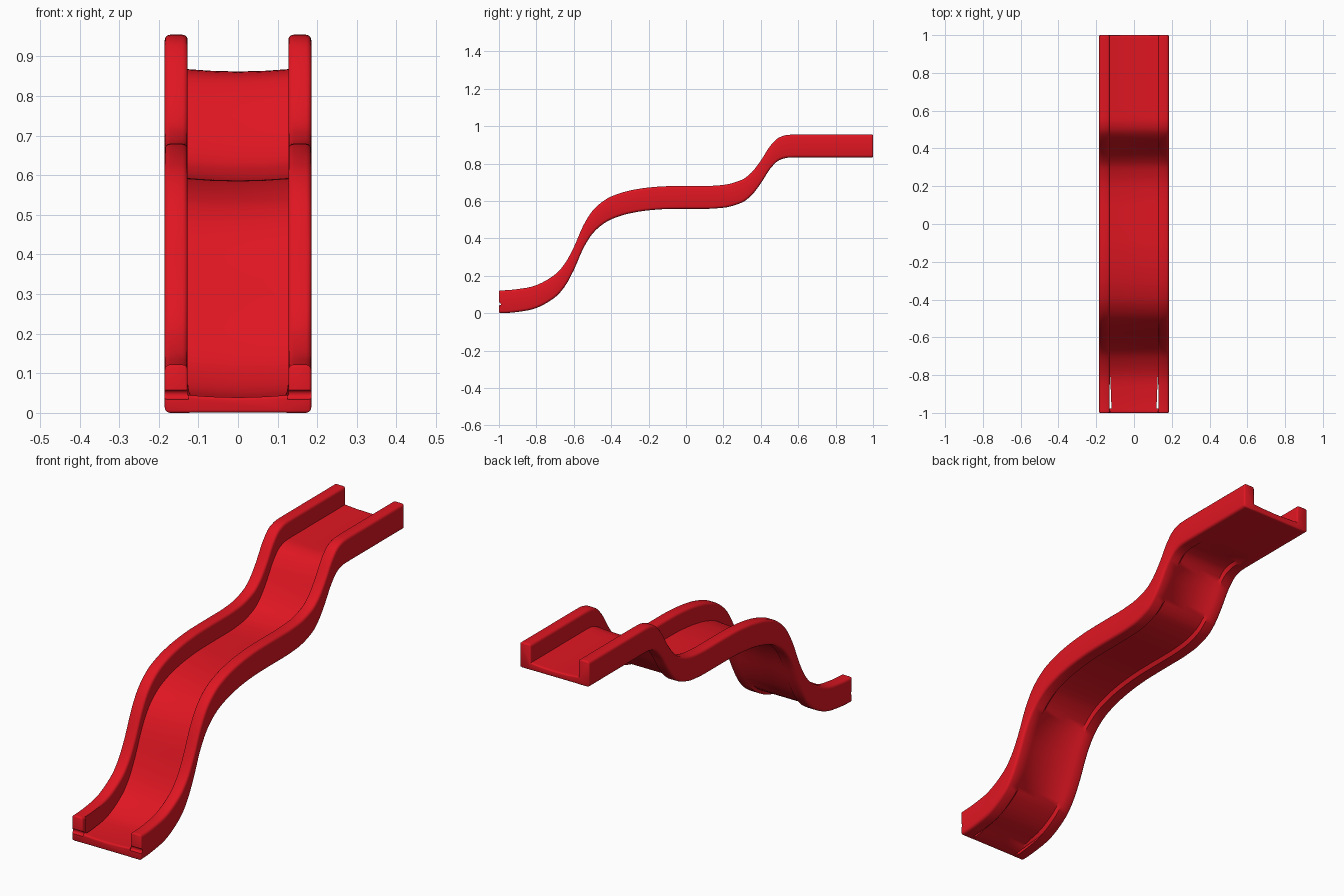
import bpy, bmesh

if "Cube" in bpy.data.objects:
    bpy.data.objects.remove(bpy.data.objects["Cube"])

# Underside height of the slide along its length (y, z)
PATH = [(-1, 0), (-.9, .007), (-.8, .028), (-.7, .085), (-.65, .14), (-.6, .23),
        (-.55, .345), (-.5, .425), (-.45, .472), (-.4, .502), (-.3, .534), (-.2, .55),
        (-.1, .557), (0, .558), (.1, .558), (.2, .564), (.3, .592), (.35, .63),
        (.4, .694), (.45, .772), (.5, .819), (.55, .832), (.6, .833), (1, .833)]


def slope(i):
    if i in (0, len(PATH) - 1):
        return 0
    (y0, z0), (y1, z1), (y2, z2) = PATH[i - 1:i + 2]
    a, b = (z1 - z0) / (y1 - y0), (z2 - z1) / (y2 - y1)
    return 2 * a * b / (a + b) if a * b > 0 and i not in (1, 2) else (a + b) / 2 if a * b > 0 else 0


def height(y):
    i = next((k for k in range(len(PATH) - 2) if y <= PATH[k + 1][0]), len(PATH) - 2)
    (y0, z0), (y1, z1) = PATH[i], PATH[i + 1]
    h = y1 - y0
    t = (y - y0) / h
    return ((2*t**3 - 3*t*t + 1) * z0 + (t**3 - 2*t*t + t) * h * slope(i)
            + (3*t*t - 2*t**3) * z1 + (t**3 - t*t) * h * slope(i + 1))


def ramp(a, b, v):
    t = min(1, max(0, (v - a) / (b - a)))
    return t * t * (3 - 2 * t)


def section(y):
    # Half of the channel profile from underside centre to floor centre
    recess = .016 * ramp(-1, -.85, y) * (1 - ramp(.5, .7, y)) + .0005
    lip = .01 * (1 - ramp(-1, -.75, y))
    half = [(.115, recess), (.127, 0), (.185, 0), (.185, .122), (.127, .122),
            (.127, .035 + lip), (.07, .031 + lip)]
    return ([(0, recess)] + half + [(0, .029 + lip)]
            + [(-x, z) for x, z in reversed(half)])


def mesh_object(name, bm):
    bmesh.ops.recalc_face_normals(bm, faces=bm.faces)
    me = bpy.data.meshes.new(name)
    bm.to_mesh(me)
    bm.free()
    ob = bpy.data.objects.new(name, me)
    bpy.context.collection.objects.link(ob)
    return ob


# Slide channel: profile swept along the wavy path
bm = bmesh.new()
weight = bm.edges.layers.float.new("bevel_weight_edge")
N = 120
rings = []
for k in range(N + 1):
    y = -1 + 2 * k / N
    rings.append([bm.verts.new((x, y, height(y) + z)) for x, z in section(y)])
M = len(rings[0])
for a, b in zip(rings, rings[1:]):
    for j in range(M):
        bm.faces.new((a[j], a[(j + 1) % M], b[(j + 1) % M], b[j]))
    for j in (3, 4, 5, M - 3, M - 4, M - 5):
        bm.edges.get((a[j], b[j]))[weight] = 1
for ring in (rings[0], rings[-1]):
    bm.faces.new(ring)
    for j in range(M):
        bm.edges.get((ring[j], ring[(j + 1) % M]))[weight] = .5
slide = mesh_object("slide", bm)
bevel = slide.modifiers.new("rounding", 'BEVEL')
bevel.limit_method = 'WEIGHT'
bevel.width = .013
bevel.segments = 3
bevel.use_clamp_overlap = False

# Cutters: tapering slits beside the floor and notches under the rail ends
cutters = []
for s in (-1, 1):
    bm = bmesh.new()
    tri = [(.127, -.78), (.131, -.978), (.119, -.978)]
    lo = [bm.verts.new((s * x, y, -.1)) for x, y in tri]
    hi = [bm.verts.new((s * x, y, .3)) for x, y in tri]
    bm.faces.new(lo)
    bm.faces.new(hi)
    for j in range(3):
        i = (j + 1) % 3
        bm.faces.new((lo[j], lo[i], hi[i], hi[j]))
    cutters.append(mesh_object("slit_cutter", bm))
    bpy.ops.mesh.primitive_cylinder_add(vertices=20, radius=.012, depth=.08,
                                        location=(s * .165, -1.002, .046),
                                        rotation=(0, 1.570796, 0))
    cutters.append(bpy.context.object)
    bpy.context.object.name = "notch_cutter"
for c in cutters:
    c.hide_render = True
    mod = slide.modifiers.new("cut", 'BOOLEAN')
    mod.operation = 'DIFFERENCE'
    mod.solver = 'EXACT'
    mod.object = c

# Apply everything, drop the cutters, shade smoothly
bpy.ops.object.select_all(action='DESELECT')
slide.select_set(True)
bpy.context.view_layer.objects.active = slide
for m in list(slide.modifiers):
    bpy.ops.object.modifier_apply(modifier=m.name)
for c in cutters:
    bpy.data.objects.remove(c)
bpy.ops.object.shade_smooth_by_angle(angle=.7)

# Red plastic
red = bpy.data.materials.new("red_plastic")
red.diffuse_color = (.74, .008, .016, 1)
red.use_nodes = True
red.node_tree.nodes["Principled BSDF"].inputs["Base Color"].default_value = red.diffuse_color
slide.data.materials.clear()
slide.data.materials.append(red)
